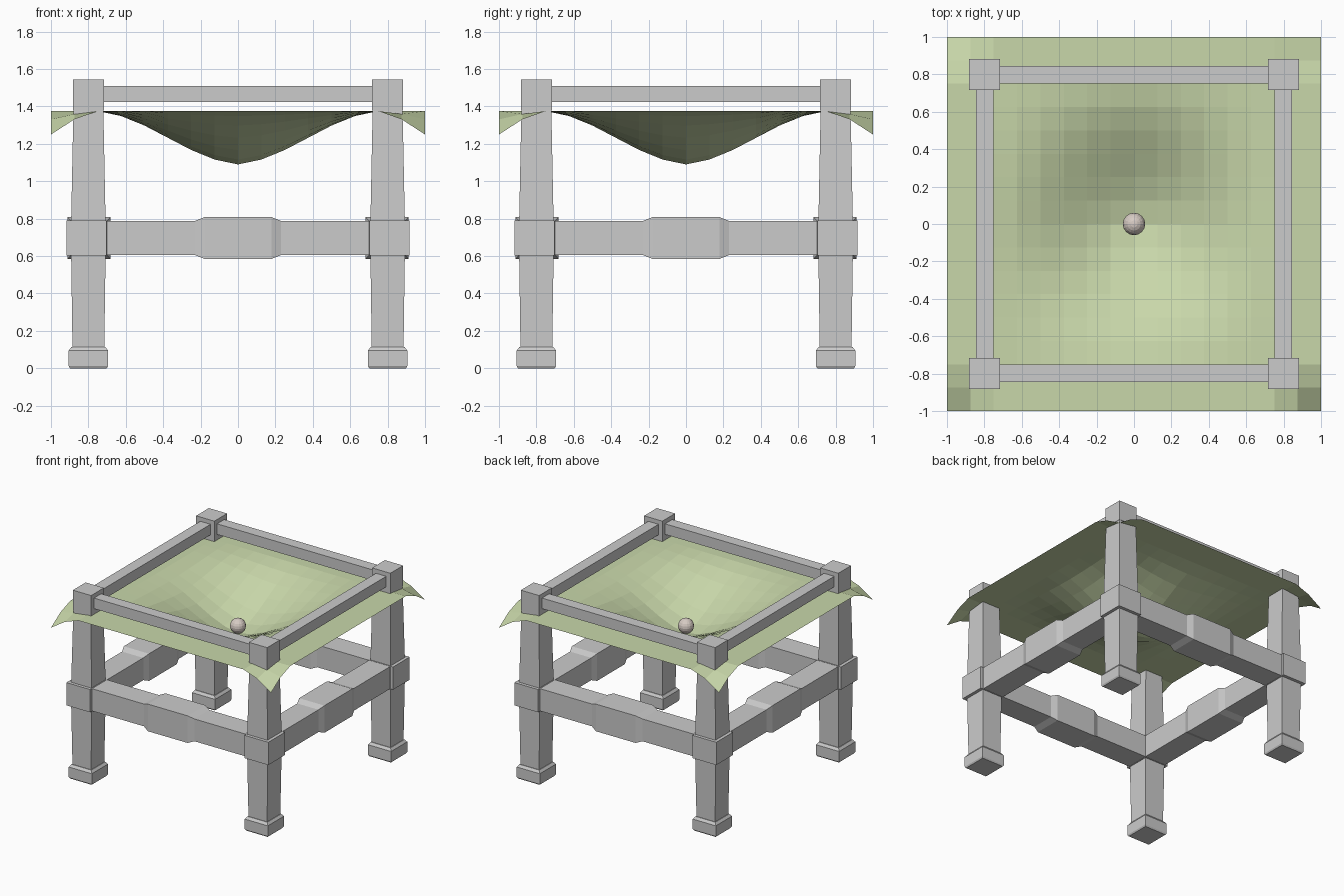
import bpy, bmesh
from math import cos, pi
from mathutils import Matrix

if "Cube" in bpy.data.objects:
    bpy.data.objects.remove(bpy.data.objects["Cube"])


def finish(name, bm, color=None):
    bmesh.ops.recalc_face_normals(bm, faces=bm.faces)
    me = bpy.data.meshes.new(name)
    bm.to_mesh(me)
    bm.free()
    ob = bpy.data.objects.new(name, me)
    bpy.context.collection.objects.link(ob)
    if color:
        mat = bpy.data.materials.new(name + "_colour")
        mat.diffuse_color = (*color, 1)
        mat.use_nodes = True
        mat.node_tree.nodes["Principled BSDF"].inputs["Base Color"].default_value = mat.diffuse_color
        me.materials.append(mat)
    return ob


def loft(name, rings):
    """Skin a list of four-point rings into a closed solid."""
    bm = bmesh.new()
    vs = [[bm.verts.new(p) for p in ring] for ring in rings]
    for a, b in zip(vs, vs[1:]):
        for i in range(4):
            j = (i + 1) % 4
            bm.faces.new((a[i], a[j], b[j], b[i]))
    bm.faces.new(vs[0])
    bm.faces.new(vs[-1])
    return finish(name, bm)


def post(name, x, y, profile):
    """Square post from (z, half width) pairs."""
    return loft(name, [[(x - h, y - h, z), (x + h, y - h, z),
                        (x + h, y + h, z), (x - h, y + h, z)] for z, h in profile])


def beam(name, turn, sections):
    """Beam along the front from (x, outer, inner, bottom, top), turned about z."""
    ob = loft(name, [[(x, -o, b), (x, -i, b), (x, -i, t), (x, -o, t)]
                     for x, o, i, b, t in sections])
    ob.data.transform(Matrix.Rotation(turn, 4, 'Z'))
    return ob


# Legs with feet, corner collars and head blocks
C = 0.8
for fy, sy in (("front", -1), ("back", 1)):
    for fx, sx in (("left", -1), ("right", 1)):
        tag = f"{fy}_{fx}"
        post(tag + "_foot", sx * C, sy * C,
             [(0, .098), (.012, .105), (.095, .105), (.115, .09)])
        post(tag + "_leg", sx * C, sy * C,
             [(.11, .085), (.605, .092), (.79, .092), (1.385, .08)])
        post(tag + "_collar", sx * .81, sy * .81, [(.603, .108), (.79, .108)])
        post(tag + "_head_block", sx * C, sy * C, [(1.38, .083), (1.545, .083)])

# Lower stretchers with swollen middles, and top rails
half = [(.72, .917, .70, .605, .788), (.70, .893, .70, .605, .788),
        (.23, .893, .70, .605, .788), (.18, .912, .682, .585, .808)]
sections = [(-s[0], *s[1:]) for s in half] + half[::-1]
for k, side in enumerate(("front", "right", "back", "left")):
    beam(side + "_stretcher", k * pi / 2, sections)
    beam(side + "_top_rail", k * pi / 2,
         [(-.73, .845, .752, 1.423, 1.51), (.73, .845, .752, 1.423, 1.51)])


# Sagging cloth with drooping corners
def sag(t):
    t = min(abs(t) / .75, 1)
    return .75 * cos(pi * t / 2) ** 2 + .25 * (1 - t)


def flap(t):
    return max(0, (abs(t) - .75) / .25)


bm = bmesh.new()
bmesh.ops.create_grid(bm, x_segments=16, y_segments=16, size=1)
for v in bm.verts:
    x, y = v.co.x, v.co.y
    v.co.z = 1.375 - .285 * sag(x) * sag(y) - .125 * (flap(x) * flap(y)) ** 1.5
finish("cloth", bm, (.58, .68, .40))

# Ball resting in the dip
bm = bmesh.new()
bmesh.ops.create_uvsphere(bm, u_segments=16, v_segments=10, radius=.06,
                          matrix=Matrix.Translation((0, 0, 1.152)))
finish("ball", bm, (.68, .60, .55))
